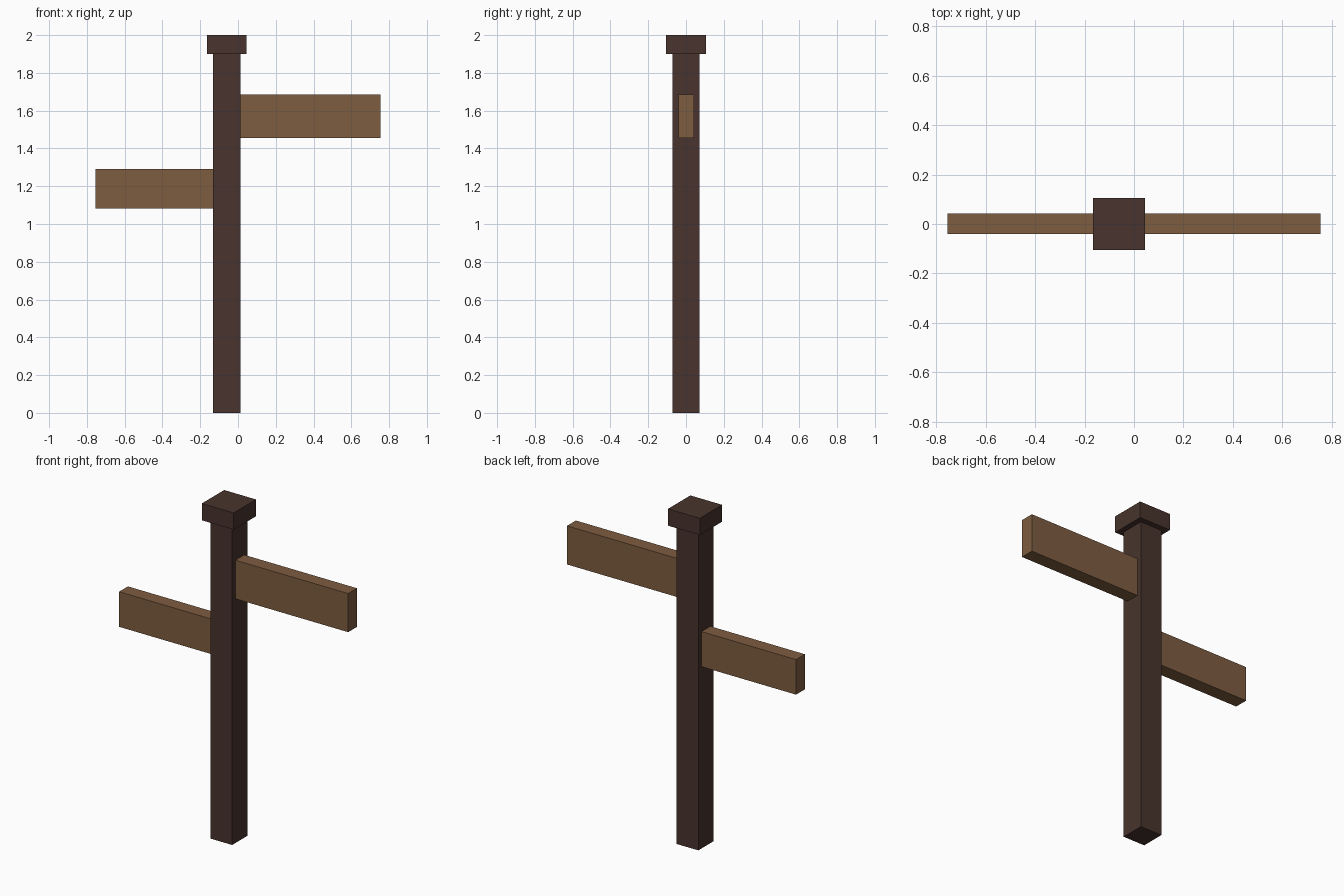
import bpy

if "Cube" in bpy.data.objects:
    bpy.data.objects.remove(bpy.data.objects["Cube"])


def material(name, rgb):
    mat = bpy.data.materials.new(name)
    mat.diffuse_color = (*rgb, 1.0)
    mat.use_nodes = True
    mat.node_tree.nodes["Principled BSDF"].inputs["Base Color"].default_value = mat.diffuse_color
    return mat


def box(name, x, y, z, mat):
    """Axis-aligned box from (min, max) ranges."""
    ranges = (x, y, z)
    bpy.ops.mesh.primitive_cube_add(size=1, location=[(a + b) / 2 for a, b in ranges])
    obj = bpy.context.object
    obj.name = name
    obj.scale = [b - a for a, b in ranges]
    bpy.ops.object.transform_apply(location=False, rotation=False, scale=True)
    obj.data.materials.append(mat)
    return obj


dark_wood = material("dark_wood", (0.065, 0.034, 0.026))
light_wood = material("light_wood", (0.209, 0.109, 0.052))

POST_X = -0.06    # post axis
POST_R = 0.072    # post half width
CAP_R = 0.105     # cap half width
BOARD_Y = (-0.041, 0.042)

# Upright post and its cap
box("post", (POST_X - POST_R, POST_X + POST_R), (-POST_R, POST_R), (0, 1.9), dark_wood)
box("post_cap", (POST_X - CAP_R, POST_X + CAP_R), (-CAP_R, CAP_R), (1.9, 2.0), dark_wood)

# Sign boards, set slightly into the post
box("upper_board", (0.0, 0.755), BOARD_Y, (1.455, 1.685), light_wood)
box("lower_board", (-0.755, -0.12), BOARD_Y, (1.083, 1.292), light_wood)
